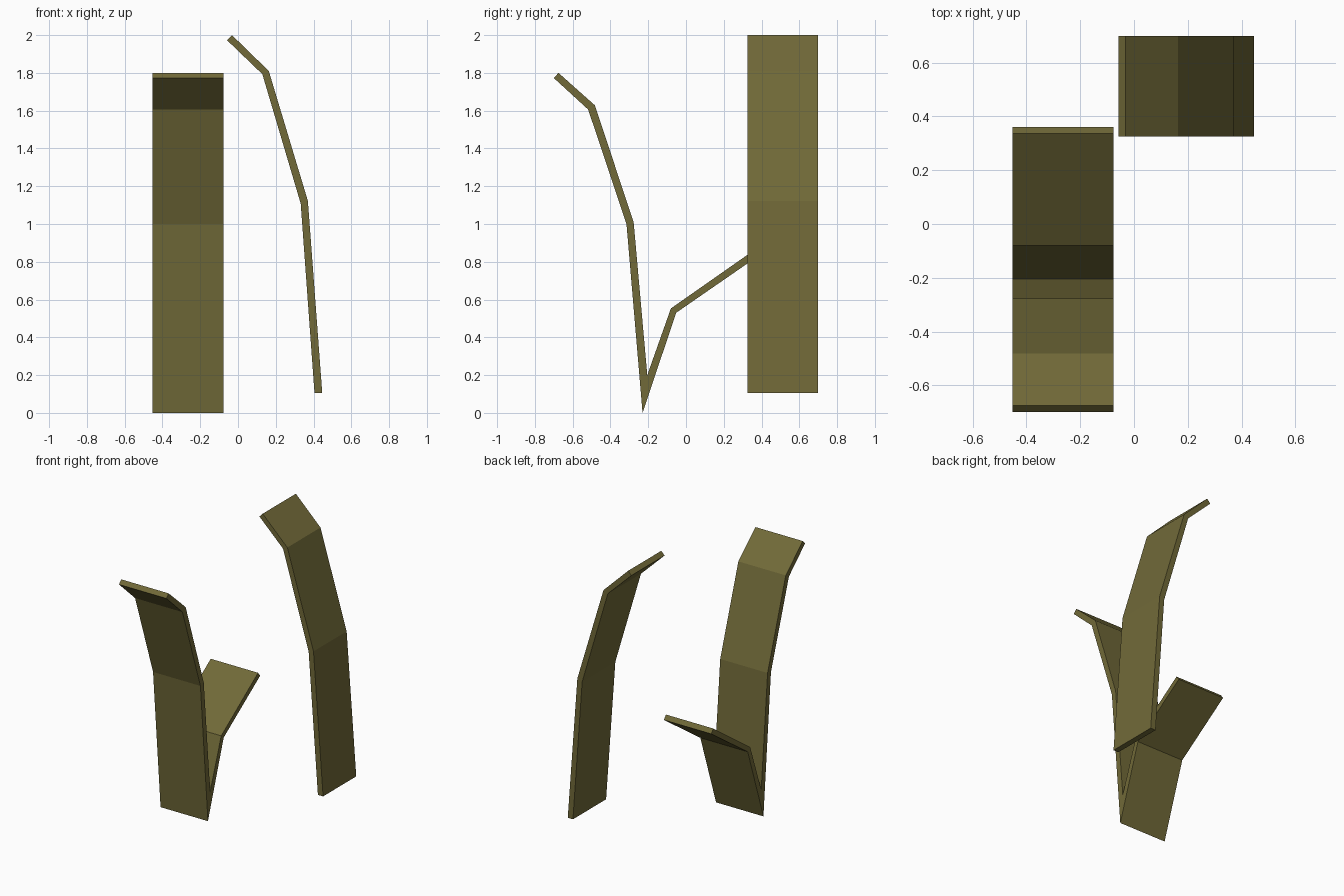
import bpy
import bmesh

if "Cube" in bpy.data.objects:
    bpy.data.objects.remove(bpy.data.objects["Cube"])

olive = bpy.data.materials.new("olive_green")
olive.diffuse_color = (0.165, 0.143, 0.040, 1)
olive.use_nodes = True
olive.node_tree.nodes["Principled BSDF"].inputs["Base Color"].default_value = olive.diffuse_color


def blade(name, outer, inner, lo, hi, place):
    """Folded strip: outer and inner edge profiles, extruded from lo to hi."""
    bm = bmesh.new()
    rings = []
    for (a, b), (c, d) in zip(outer, inner):
        rings.append([bm.verts.new(place(p, q, w)) for p, q, w in
                      ((a, b, lo), (a, b, hi), (c, d, hi), (c, d, lo))])
    for r, s in zip(rings, rings[1:]):
        for i in range(4):
            j = (i + 1) % 4
            bm.faces.new((r[i], r[j], s[j], s[i]))
    bm.faces.new(rings[0])
    bm.faces.new(rings[-1])
    bmesh.ops.recalc_face_normals(bm, faces=bm.faces[:])
    mesh = bpy.data.meshes.new(name)
    bm.to_mesh(mesh)
    bm.free()
    mesh.materials.append(olive)
    obj = bpy.data.objects.new(name, mesh)
    bpy.context.collection.objects.link(obj)
    return obj


# Forked leaf: tall arching blade and short blade joined at the base
blade("forked_leaf",
      [(-0.70, 1.773), (-0.518, 1.606), (-0.315, 1.0), (-0.23, 0.0),
       (-0.052, 0.53), (0.36, 0.815)],
      [(-0.675, 1.80), (-0.482, 1.628), (-0.277, 1.008), (-0.205, 0.20),
       (-0.08, 0.553), (0.337, 0.845)],
      -0.452, -0.077, lambda p, q, w: (w, p, q))

# Single leaf: separate blade bending sideways
blade("single_leaf",
      [(0.446, 0.105), (0.37, 1.122), (0.163, 1.81), (-0.032, 2.0)],
      [(0.405, 0.105), (0.332, 1.108), (0.129, 1.793), (-0.058, 1.973)],
      0.325, 0.70, lambda p, q, w: (p, w, q))
